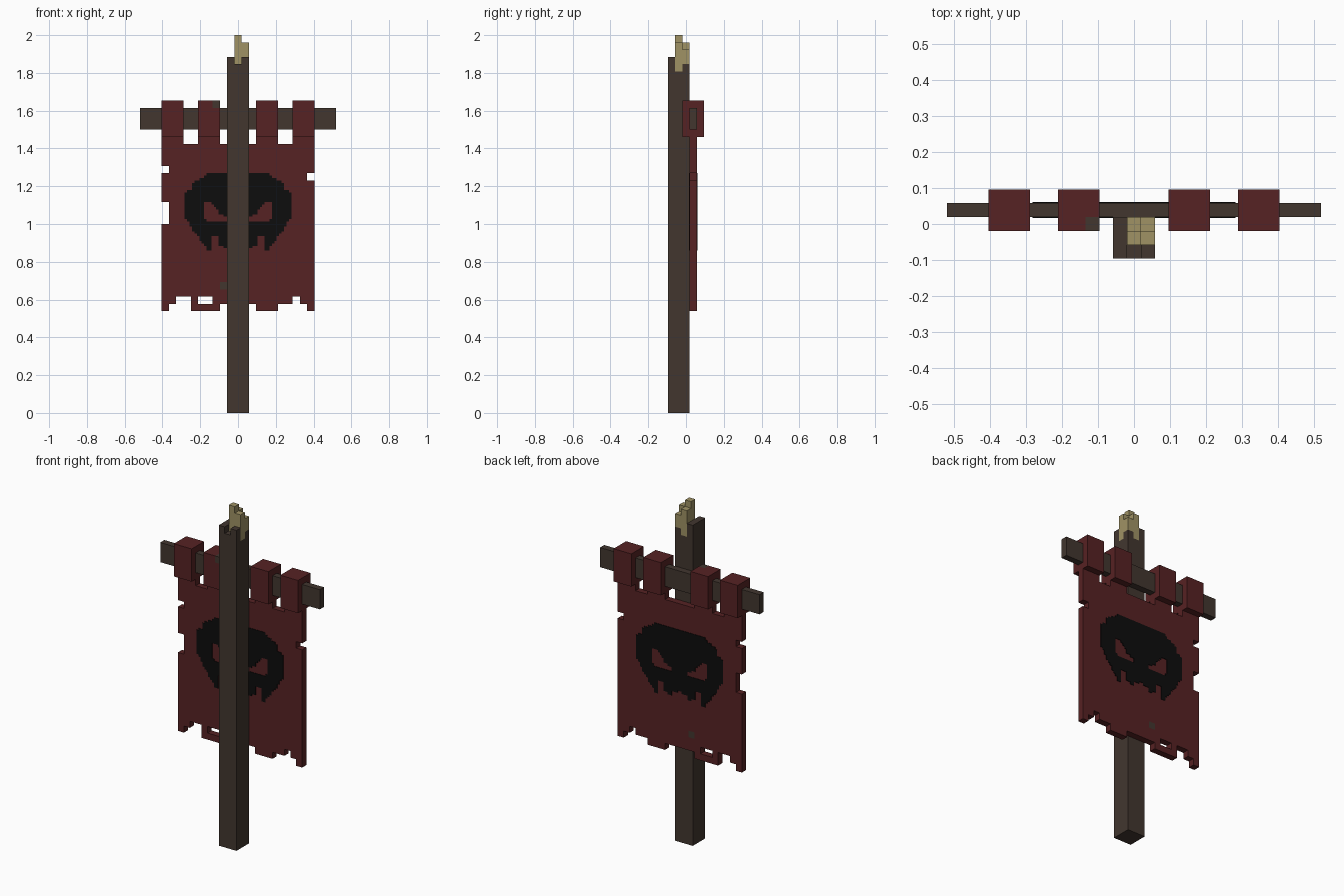
import bpy, bmesh
from mathutils import Vector
from mathutils.geometry import intersect_point_line

if "Cube" in bpy.data.objects:
    bpy.data.objects.remove(bpy.data.objects["Cube"])

V = 2 / 52  # size of one block


def material(name, rgb):
    m = bpy.data.materials.new(name)
    m.diffuse_color = (*rgb, 1)
    m.use_nodes = True
    m.node_tree.nodes["Principled BSDF"].inputs["Base Color"].default_value = m.diffuse_color
    return m


WOOD = material("dark_wood", (0.054, 0.037, 0.028))
CLOTH = material("red_cloth", (0.094, 0.016, 0.017))
TIP = material("pale_tip", (0.35, 0.29, 0.13))
BLACK = material("black_paint", (0.004, 0.004, 0.004))


def finish(name, bm, mats):
    me = bpy.data.meshes.new(name)
    bm.to_mesh(me)
    bm.free()
    for m in mats:
        me.materials.append(m)
    ob = bpy.data.objects.new(name, me)
    bpy.context.collection.objects.link(ob)
    return ob


def blocks(name, cells, mats, size=(V, V, V), origin=(0, 0, 0)):
    """Outer skin of a set of grid cells {(i, j, k): material slot}."""
    bm = bmesh.new()
    verts = {}

    def vert(p):
        if p not in verts:
            verts[p] = bm.verts.new([origin[a] + p[a] * size[a] for a in range(3)])
        return verts[p]

    for c, slot in cells.items():
        for a in range(3):
            b, d = (a + 1) % 3, (a + 2) % 3
            for s in (0, 1):
                n = list(c)
                n[a] += 2 * s - 1
                if tuple(n) in cells:
                    continue
                ring = []
                for u, w in ((0, 0), (1, 0), (1, 1), (0, 1)):
                    p = list(c)
                    p[a] += s
                    p[b] += u
                    p[d] += w
                    ring.append(vert(tuple(p)))
                f = bm.faces.new(ring if s else ring[::-1])
                f.material_index = slot
    return finish(name, bm, mats)


def box(name, lo, hi, mat):
    size = [(h - l) * V for l, h in zip(lo, hi)]
    return blocks(name, {(0, 0, 0): 0}, [mat], size, [l * V for l in lo])


HALF = (-V / 2, -V / 2, 0)  # cells are centred on x = 0 and y = 0

# Pale broken tip: (column, depth): (bottom, top)
tip = {}
for (i, j), (z0, z1) in {(0, -1): (48, 52), (1, -1): (47, 51),
                         (0, 0): (47, 51), (1, 0): (48, 50)}.items():
    for k in range(z0, z1):
        tip[i, j, k] = 0
blocks("broken_tip", tip, [TIP], origin=HALF)

# Pole: plain shaft with a splintered top
box("pole_shaft", (-1.5, -2.5, 0), (1.5, 0.5, 46), WOOD)
splinter = {(i, j, k): 0 for i in (-1, 0, 1) for j in (-2, -1, 0) for k in (46, 47, 48)
            if (i, j, k) not in tip and (i, j, k) != (0, -2, 48)}
blocks("pole_splintered_top", splinter, [WOOD], origin=HALF)

# Crossbar behind the pole
box("crossbar", (-13.5, 0.5, 39), (13.5, 1.5, 42), WOOD)

# Cloth loops wrapped round the crossbar, one with a worn corner
for n, left in enumerate((-10, -5, 3, 8)):
    loop = {(i, j, k): 0 for i in range(left, left + 3) for j in range(3) for k in range(38, 43)
            if j != 1 or k in (38, 42)}
    if n == 1:
        loop[-3, 0, 42] = 1
    blocks("cloth_loop_%d" % (n + 1), loop, [CLOTH, WOOD], origin=HALF)

# Banner with ragged hem, torn sides and tabs up to the loops
hem = (14, 15, 16, 16, 14, 14, 14, 14, 15, 15, 15, 15, 15, 14, 14, 14, 15, 15, 16, 15, 14)
tabs = {0, 1, 2, 5, 6, 7, 13, 14, 15, 18, 19, 20}
torn = {(5, 15), (6, 15), (0, 33), (0, 26), (0, 27), (0, 28), (20, 32)}
banner = {}
for c, low in enumerate(hem):
    for k in range(low, 38 if c in tabs else 37):
        if (c, k) not in torn:
            banner[c - 10, 1, k] = 0
banner[-2, 1, 17] = 1  # worn patch
blocks("banner", banner, [CLOTH, WOOD], origin=HALF)

# Painted face: half outline and eye, stepped onto a fine grid and mirrored
FACE = [(0, 1.275), (.16, 1.275), (.19, 1.24), (.23, 1.23), (.25, 1.18), (.288, 1.16),
        (.288, 1.04), (.26, 1.01), (.24, .96), (.21, .93), (.19, .9), (.165, .87),
        (.155, .85), (.135, .86), (.135, .93), (.105, .93), (.1, .885), (.06, .87),
        (.04, .9), (0, .905)]
EYE = [(.178, 1.115), (.15, 1.115), (.09, 1.05), (.055, 1.035), (.055, 1.01),
       (.15, 1.01), (.178, 1.03)]


def inside(x, z, poly):
    hit = False
    for (x1, z1), (x2, z2) in zip(poly, poly[1:] + poly[:1]):
        if (z1 > z) != (z2 > z) and x < x1 + (z - z1) * (x2 - x1) / (z2 - z1):
            hit = not hit
    return hit


P = V / 3
face = {}
for i in range(24):
    for k in range(60, 102):
        x, z = (i + .5) * P, (k + .5) * P
        if inside(x, z, FACE) and not inside(x, z, EYE):
            face[i, 0, k] = face[-1 - i, 0, k] = 0
for name, y in (("painted_face_front", V * .5 - .003), ("painted_face_back", V * 1.5 - .001)):
    blocks(name, face, [BLACK], (P, .004, P), (0, y, 0))
